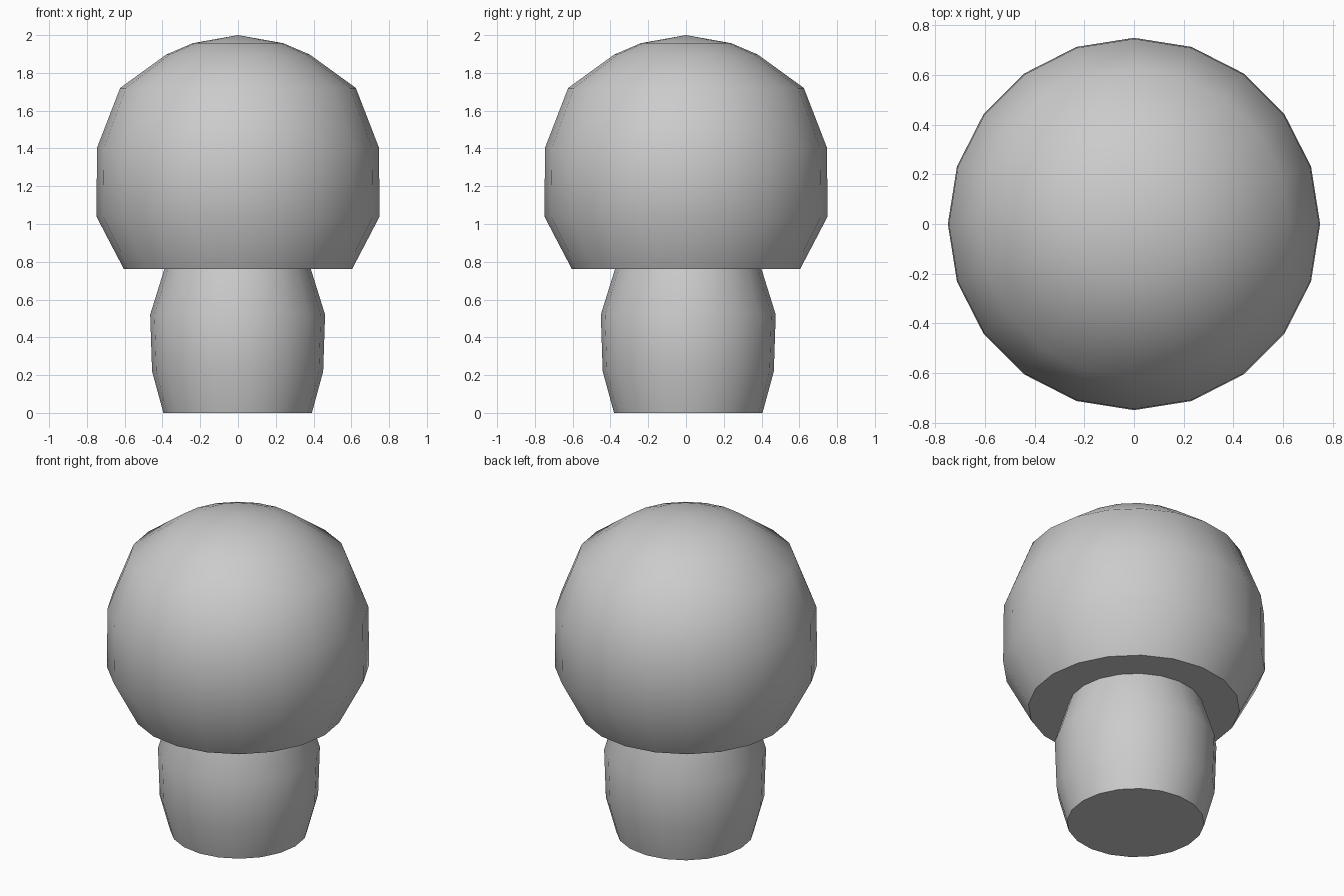
import bpy, bmesh, math

if "Cube" in bpy.data.objects:
    bpy.data.objects.remove(bpy.data.objects["Cube"])

SIDES = 20


def lathe(name, profile, centre=(0.0, 0.0)):
    """Revolve (radius, z) points, listed bottom to top, into a closed solid."""
    bm = bmesh.new()
    rings = []
    for r, z in profile:
        if r == 0:
            rings.append([bm.verts.new((0, 0, z))])
        else:
            rings.append([bm.verts.new((r * math.cos(2 * math.pi * i / SIDES),
                                        r * math.sin(2 * math.pi * i / SIDES), z))
                          for i in range(SIDES)])
    for low, high in zip(rings, rings[1:]):
        for i in range(SIDES):
            j = (i + 1) % SIDES
            if len(high) == 1:
                bm.faces.new((low[i], low[j], high[0]))
            else:
                bm.faces.new((low[i], low[j], high[j], high[i]))
    # flat ends
    bm.faces.new(rings[0][::-1])
    if len(rings[-1]) > 1:
        bm.faces.new(rings[-1])
    bmesh.ops.recalc_face_normals(bm, faces=bm.faces)
    mesh = bpy.data.meshes.new(name)
    bm.to_mesh(mesh)
    bm.free()
    obj = bpy.data.objects.new(name, mesh)
    obj.location = (*centre, 0)
    bpy.context.collection.objects.link(obj)
    bpy.ops.object.select_all(action='DESELECT')
    obj.select_set(True)
    bpy.context.view_layer.objects.active = obj
    bpy.ops.object.shade_smooth_by_angle(angle=math.radians(45))
    return obj


# Barrel-shaped stem, very slightly off centre under the cap
lathe("mushroom_stem",
      [(0.393, 0), (0.453, 0.22), (0.463, 0.52), (0.385, 0.77)],
      centre=(-0.002, 0.012))

# Domed cap with a flat underside
lathe("mushroom_cap",
      [(0.605, 0.763), (0.75, 1.04), (0.746, 1.405), (0.624, 1.72),
       (0.38, 1.897), (0.24, 1.957), (0, 2.0)])
